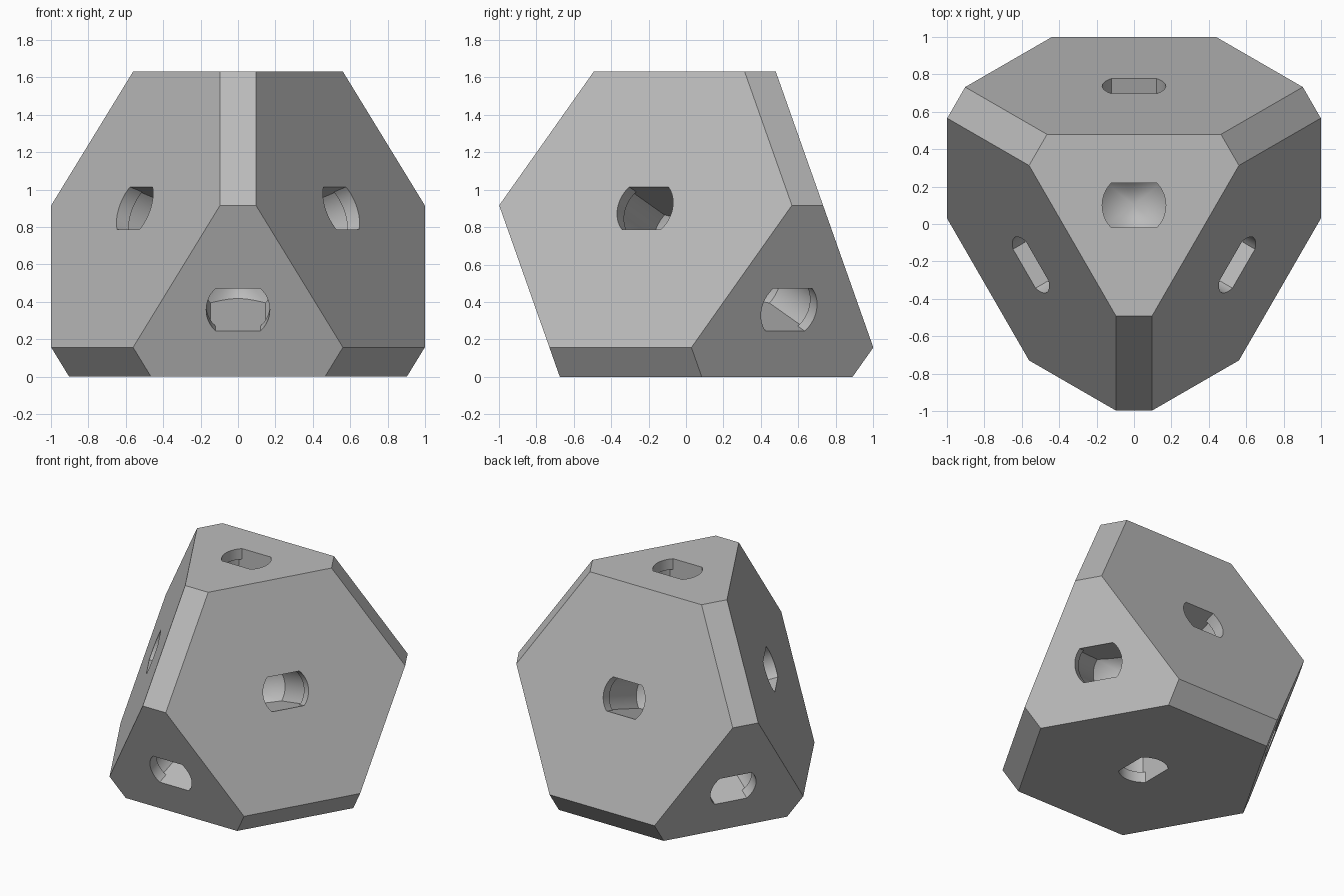
import bpy, bmesh
from math import pi, sqrt
from mathutils import Vector, Matrix

if "Cube" in bpy.data.objects:
    bpy.data.objects.remove(bpy.data.objects["Cube"])

UP = Vector((0, 0, 1))
CENTRE = Vector((0, 0.1, 0.676))
FACE_DIST, CORNER_DIST, EDGE_DIST = 0.676, 0.955, 1.035

# Tetrahedron axes: large faces, with the cut corners opposite them
slant = Vector((0, sqrt(8) / 3, 1 / 3))
face_dirs = [-UP] + [Matrix.Rotation(2 * pi * i / 3, 3, 'Z') @ slant for i in range(3)]
corner_dirs = [-d for d in face_dirs]
edge_dirs = [(face_dirs[i] + face_dirs[j]).normalized()
             for i in range(4) for j in range(i)]


def make_object(name, bm, material):
    bmesh.ops.recalc_face_normals(bm, faces=bm.faces)
    mesh = bpy.data.meshes.new(name)
    bm.to_mesh(mesh)
    bm.free()
    mesh.materials.append(material)
    obj = bpy.data.objects.new(name, mesh)
    bpy.context.collection.objects.link(obj)
    return obj


def slice_off(bm, point, normal):
    """Cut away everything beyond a plane and cap the cut."""
    geom = bm.verts[:] + bm.edges[:] + bm.faces[:]
    cut = bmesh.ops.bisect_plane(bm, geom=geom, plane_co=point, plane_no=normal,
                                 clear_outer=True)
    edges = [e for e in cut["geom_cut"] if isinstance(e, bmesh.types.BMEdge)]
    bmesh.ops.contextual_create(bm, geom=edges)


def socket_cutter():
    """Lipped, cone-ended round plug with two flats, pointing down -z."""
    profile = [(0, 0.05), (0.17, 0.05), (0.17, -0.08), (0.19, -0.08),
               (0.19, -0.45), (0, -0.64)]
    bm = bmesh.new()
    verts = [bm.verts.new((r, 0, z)) for r, z in profile]
    edges = [bm.edges.new(pair) for pair in zip(verts, verts[1:])]
    bmesh.ops.spin(bm, geom=verts + edges, cent=(0, 0, 0), axis=UP,
                   angle=2 * pi, steps=64)
    bmesh.ops.remove_doubles(bm, verts=bm.verts, dist=0.0001)
    for side in (-1, 1):
        slice_off(bm, (0, 0.12 * side, 0), (0, side, 0))
    return bm


grey = bpy.data.materials.new("grey")
grey.use_nodes = True
grey.diffuse_color = (0.5, 0.5, 0.5, 1)
grey.node_tree.nodes["Principled BSDF"].inputs["Base Color"].default_value = (0.5, 0.5, 0.5, 1)

# Body: block sliced by face, corner and edge planes
bm = bmesh.new()
bmesh.ops.create_cube(bm, size=4, matrix=Matrix.Translation(CENTRE))
for dirs, dist in ((face_dirs, FACE_DIST), (corner_dirs, CORNER_DIST),
                   (edge_dirs, EDGE_DIST)):
    for d in dirs:
        slice_off(bm, CENTRE + d * dist, d)
body = make_object("truncated_block", bm, grey)

# Sockets: one in each large face and each cut corner
bm = bmesh.new()
plug = bpy.data.meshes.new("plug")
source = socket_cutter()
source.to_mesh(plug)
source.free()
for dirs, dist in ((face_dirs, FACE_DIST), (corner_dirs, CORNER_DIST)):
    for d in dirs:
        along = UP.cross(d)
        if along.length < 0.01:
            along = Vector((1, 0, 0)) if d.z > 0 else Vector((0, 1, 0))
        along.normalize()
        frame = Matrix((along, d.cross(along), d)).transposed().to_4x4()
        before = len(bm.verts)
        bm.from_mesh(plug)
        bm.verts.ensure_lookup_table()
        bmesh.ops.transform(bm, matrix=Matrix.Translation(CENTRE + d * dist) @ frame,
                            verts=bm.verts[before:])
bpy.data.meshes.remove(plug)
cutter = make_object("socket_cutter", bm, grey)
cutter.hide_render = True

mod = body.modifiers.new("sockets", 'BOOLEAN')
mod.operation = 'DIFFERENCE'
mod.solver = 'EXACT'
mod.object = cutter
bpy.ops.object.select_all(action='DESELECT')
bpy.context.view_layer.objects.active = body
body.select_set(True)
bpy.ops.object.modifier_apply(modifier=mod.name)
bpy.data.objects.remove(cutter)
bpy.ops.object.shade_smooth_by_angle(angle=pi / 6)
